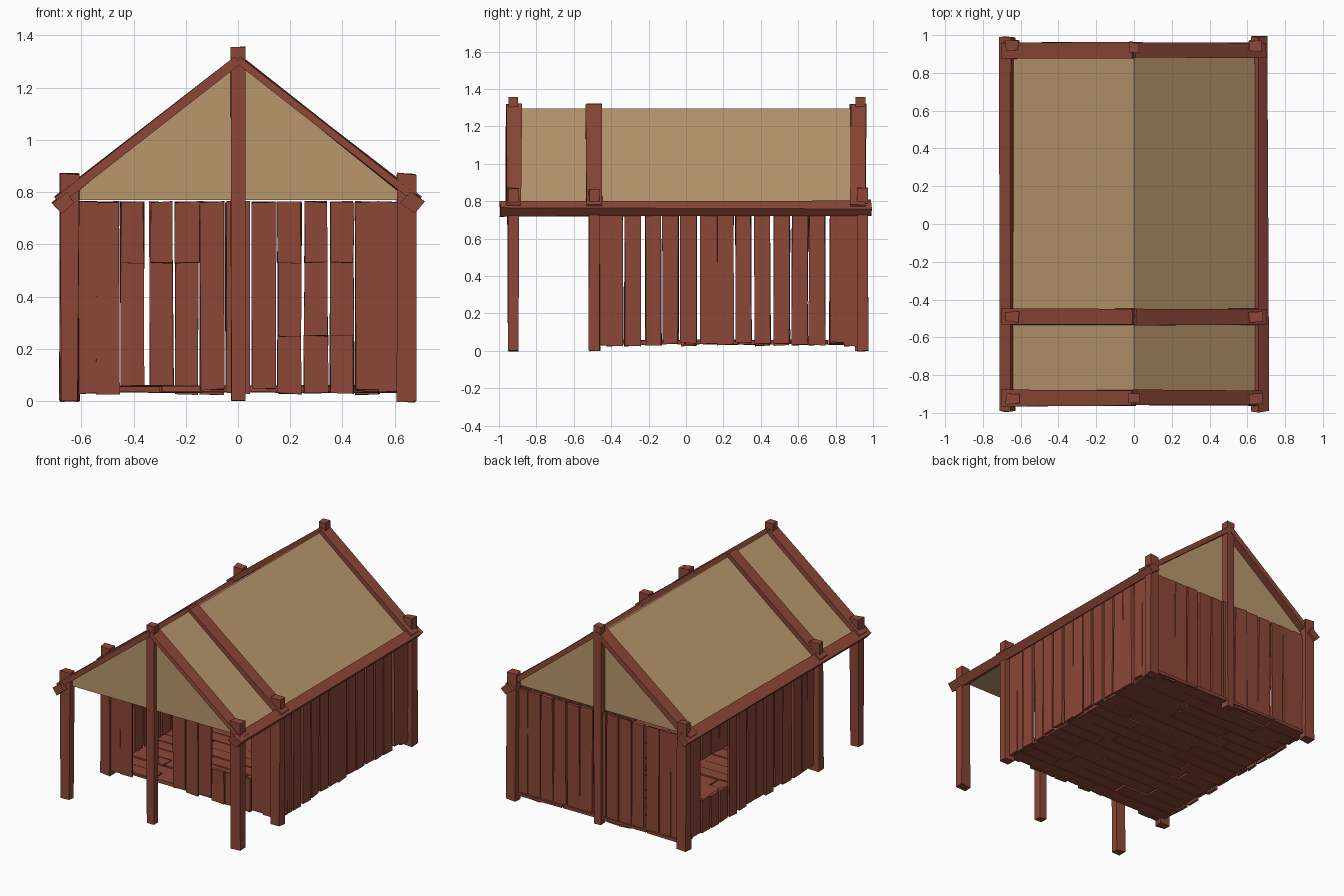
import bpy, bmesh, math, random
from mathutils import Matrix, Vector

random.seed(4)
if "Cube" in bpy.data.objects:
    bpy.data.objects.remove(bpy.data.objects["Cube"], do_unlink=True)


def material(name, rgb):
    m = bpy.data.materials.new(name)
    m.use_nodes = True
    m.diffuse_color = (*rgb, 1)
    m.node_tree.nodes["Principled BSDF"].inputs["Base Color"].default_value = (*rgb, 1)
    return m


WOOD = material("red brown wood", (0.262, 0.063, 0.037))
CLOTH = material("tan canvas", (0.49, 0.31, 0.155))


def wobble(a):
    return random.uniform(-a, a)


def add_box(bm, centre, size, rot=None, rough=0.005):
    """Roughly hewn box: a cube whose corners are nudged a little."""
    mat = Matrix.Translation(centre) @ (rot or Matrix()) @ Matrix.Diagonal((*size, 1))
    for v in bmesh.ops.create_cube(bm, size=1, matrix=mat)["verts"]:
        v.co += Vector((wobble(rough), wobble(rough), wobble(rough)))


def finish(name, bm, mat):
    bmesh.ops.recalc_face_normals(bm, faces=bm.faces)
    me = bpy.data.meshes.new(name)
    bm.to_mesh(me)
    bm.free()
    me.materials.append(mat)
    ob = bpy.data.objects.new(name, me)
    bpy.context.collection.objects.link(ob)


def beam(name, centre, size, rot=None, rough=0.005):
    bm = bmesh.new()
    add_box(bm, centre, size, rot, rough)
    finish(name, bm, WOOD)


def wall(name, centres, offset, along_x, openings=()):
    """Row of upright planks; openings are (start, end, bottom, top)."""
    bm = bmesh.new()
    for c in centres:
        spans = [(0.035 + wobble(0.012), 0.762)]
        for start, end, low, high in openings:
            if start < c < end:
                spans = [(high, 0.762)]
                if low > 0.1:
                    spans.append((0.03, low))
        for low, high in spans:
            mid, tall = (low + high) / 2, high - low
            if along_x:
                add_box(bm, (c, offset, mid), (0.089, 0.02, tall), rough=0.004)
            else:
                add_box(bm, (offset, c, mid), (0.02, 0.085, tall), rough=0.004)
    finish(name, bm, WOOD)


# Plank walls with a doorway and two windows
end_planks = [-0.585, -0.5, -0.405, -0.293, -0.195, -0.1, -0.002,
              0.1, 0.197, 0.298, 0.398, 0.495, 0.585]
side_planks = [-0.43, -0.38, -0.287, -0.175, -0.083, 0.015, 0.12, 0.21,
               0.307, 0.408, 0.512, 0.61, 0.7, 0.81, 0.888]
wall("front_wall", end_planks, -0.49, True,
     [(-0.45, -0.15, 0, 0.53), (0.15, 0.45, 0.25, 0.53)])
wall("back_wall", end_planks, 0.93, True)
wall("left_wall", side_planks, 0.635, False)
wall("right_wall", side_planks, -0.635, False, [(0.46, 0.75, 0.25, 0.53)])

# Floor boards with staggered joints
bm = bmesh.new()
for i in range(15):
    y = -0.44 + i * 0.096
    cuts = [-0.62, -0.25 + wobble(0.15), 0.25 + wobble(0.15), 0.62]
    for a, b in zip(cuts, cuts[1:]):
        add_box(bm, ((a + b) / 2, y, 0.046 + wobble(0.003)),
                (b - a - 0.008, 0.091, 0.02), rough=0.003)
finish("floor_boards", bm, WOOD)

# Side posts and tall end posts
for y, row in ((-0.925, "porch"), (-0.49, "front"), (0.945, "back")):
    for s, side in ((1, "left"), (-1, "right")):
        beam(f"{row}_{side}_post", (s * 0.645, y, 0.435), (0.07, 0.055, 0.87))
for y, row in ((-0.925, "porch"), (0.932, "back")):
    beam(f"{row}_centre_post", (0, y, 0.68), (0.052, 0.052, 1.355), rough=0.003)

# Canvas roof: a closed triangular prism
bm = bmesh.new()
ends = [[bm.verts.new((x, y, z)) for x, z in ((-0.655, 0.77), (0.655, 0.77), (0, 1.295))]
        for y in (-0.92, 0.91)]
for end in ends:
    bm.faces.new(end)
for i in range(3):
    j = (i + 1) % 3
    bm.faces.new((ends[0][i], ends[0][j], ends[1][j], ends[1][i]))
finish("canvas_roof", bm, CLOTH)

# Sloping rafters and tilted eave beams
slope = math.atan2(0.54, 0.69)
length = math.hypot(0.54, 0.69)
for s, side in ((1, "left"), (-1, "right")):
    tilt = Matrix.Rotation(s * slope, 4, "Y")
    for y, row in ((-0.92, "porch"), (-0.492, "front"), (0.92, "back")):
        beam(f"{row}_{side}_rafter", (s * 0.345, y, 1.037), (length, 0.084, 0.033), tilt, 0.004)
    beam(f"{side}_eave_beam", (s * 0.667, 0, 0.762), (0.07, 1.985, 0.052), tilt, 0.006)
